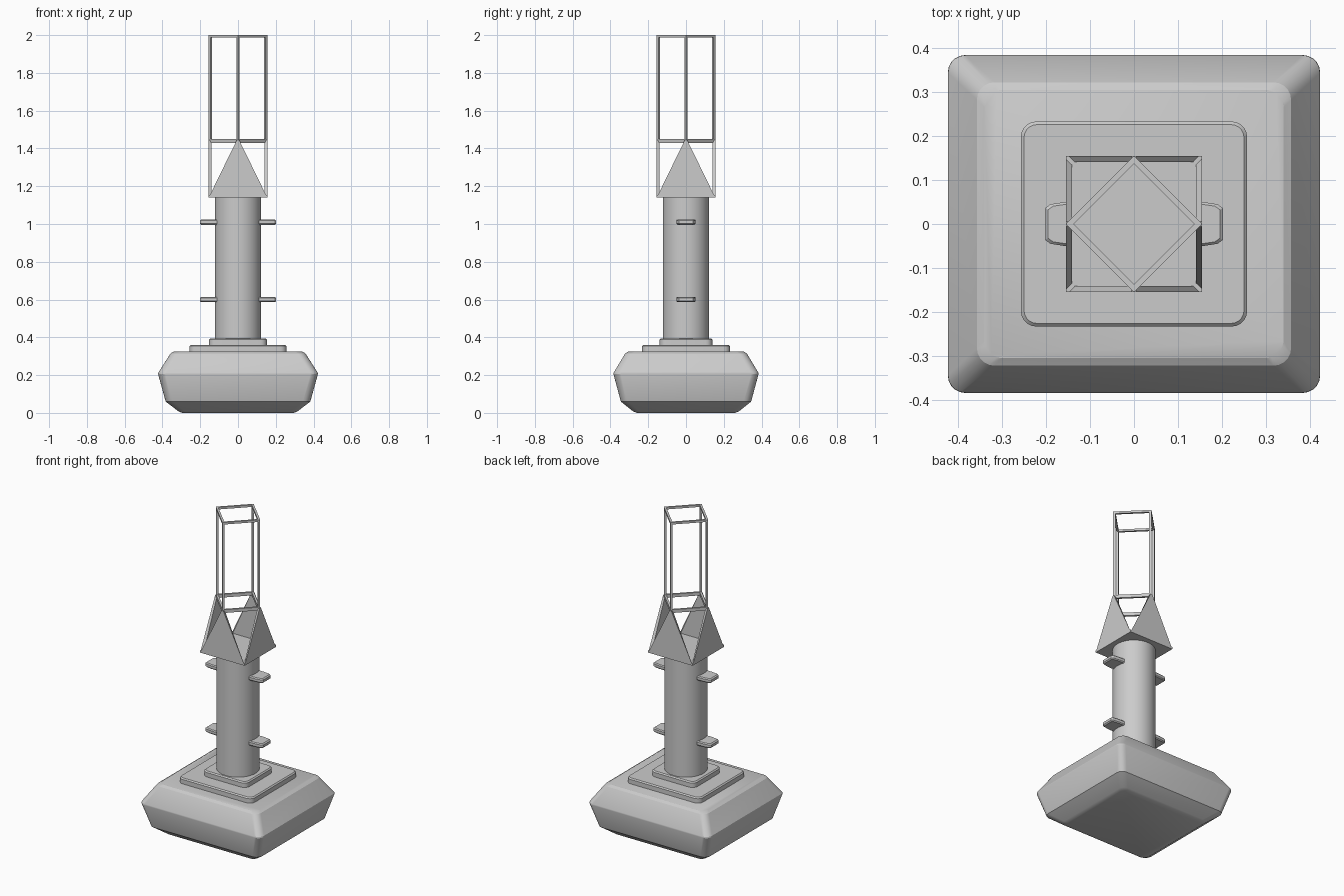
import bpy, bmesh, math
from math import cos, sin, pi

if "Cube" in bpy.data.objects:
    bpy.data.objects.remove(bpy.data.objects["Cube"])


def finish(name, bm, angle=None):
    bmesh.ops.recalc_face_normals(bm, faces=bm.faces[:])
    me = bpy.data.meshes.new(name)
    bm.to_mesh(me)
    bm.free()
    ob = bpy.data.objects.new(name, me)
    bpy.context.collection.objects.link(ob)
    if angle:
        bpy.ops.object.select_all(action='DESELECT')
        ob.select_set(True)
        bpy.context.view_layer.objects.active = ob
        bpy.ops.object.shade_smooth_by_angle(angle=math.radians(angle))
    return ob


def rounded_rect(hx, hy, r, seg=5):
    pts = []
    for k, (sx, sy) in enumerate([(1, 1), (-1, 1), (-1, -1), (1, -1)]):
        for i in range(seg + 1):
            a = (k + i / seg) * pi / 2
            pts.append((sx * (hx - r) + r * cos(a), sy * (hy - r) + r * sin(a)))
    return pts


def loft(bm, rings, caps=True):
    """Join rings of 3D points; caps=False closes the loop of rings instead."""
    vs = [[bm.verts.new(p) for p in ring] for ring in rings]
    n = len(vs[0])
    pairs = list(zip(vs, vs[1:]))
    if caps:
        bm.faces.new(vs[0])
        bm.faces.new(vs[-1])
    else:
        pairs.append((vs[-1], vs[0]))
    for a, b in pairs:
        for i in range(n):
            j = (i + 1) % n
            bm.faces.new((a[i], a[j], b[j], b[i]))


def stacked_block(name, levels):
    """levels: (z, half x, half y, corner radius)"""
    bm = bmesh.new()
    loft(bm, [[(x, y, z) for x, y in rounded_rect(hx, hy, r)] for z, hx, hy, r in levels])
    return finish(name, bm, 25)


# Heavy faceted base and its two stepped plates
stacked_block("base", [(0, 0.295, 0.26, 0.03), (0.008, 0.315, 0.28, 0.035),
                       (0.06, 0.383, 0.345, 0.04), (0.205, 0.423, 0.384, 0.04),
                       (0.213, 0.422, 0.383, 0.04), (0.315, 0.357, 0.322, 0.04),
                       (0.325, 0.34, 0.305, 0.04)])
for name, z0, z1, hx, hy in [("lower_plate", 0.32, 0.36, 0.257, 0.233),
                             ("upper_plate", 0.355, 0.395, 0.153, 0.139)]:
    stacked_block(name, [(z0, hx, hy, 0.035), (z1 - 0.007, hx, hy, 0.035),
                         (z1, hx - 0.007, hy - 0.007, 0.03)])

# Round column
bm = bmesh.new()
bmesh.ops.create_cone(bm, cap_ends=True, segments=48, radius1=0.123, radius2=0.123, depth=0.76)
bmesh.ops.translate(bm, verts=bm.verts, vec=(0, 0, 0.77))
finish("column", bm, 30)

# Side pegs, mirrored left and right at two heights
outline = [(0.10, 0.051), (0.155, 0.050), (0.188, 0.045), (0.200, 0.036)]
outline += [(x, -y) for x, y in reversed(outline)]
for z in (0.60, 1.01):
    for side, sx in (("left", -1), ("right", 1)):
        bm = bmesh.new()
        rings = []
        for dz, s in [(-0.014, 0.9), (-0.008, 1), (0.008, 1), (0.014, 0.9)]:
            rings.append([(sx * (0.1 + (x - 0.1) * (0.93 + 0.07 * (s == 1)) + 0.002), y * s, z + dz)
                          for x, y in outline])
        loft(bm, rings)
        finish(f"{side}_peg", bm, 25)

# Square floor of the head
H, T = 0.155, 0.014
Z0, Z1, Z2 = 1.14, 1.445, 2.0
bm = bmesh.new()
bmesh.ops.create_cube(bm, size=1)
for v in bm.verts:
    v.co = (v.co.x * 2 * H, v.co.y * 2 * H, Z0 + 0.007 + v.co.z * 0.014)
finish("head_floor", bm)

# Four upright triangular panels, mitred at the corners
for k in range(4):
    c, s = cos(k * pi / 2), sin(k * pi / 2)
    bm = bmesh.new()
    rings = []
    for h in (H, H - T):
        tri = [(-h, -h, Z0), (h, -h, Z0), (0.006, -h, Z1), (-0.006, -h, Z1)]
        rings.append([(c * x - s * y, s * x + c * y, z) for x, y, z in tri])
    loft(bm, rings)
    finish("triangle_panel", bm)


# Open diamond cage: two rings and four posts
def diamond(r, z, cx=0, cy=0):
    return [(cx + r * cos(k * pi / 2), cy + r * sin(k * pi / 2), z) for k in range(4)]


for name, za, zb in [("lower_cage_ring", 1.43, 1.45), ("upper_cage_ring", Z2 - 0.013, Z2)]:
    bm = bmesh.new()
    loft(bm, [diamond(H, za), diamond(H, zb), diamond(H - 0.018, zb), diamond(H - 0.018, za)], caps=False)
    finish(name, bm)
for k in range(4):
    cx, cy = (H - 0.009) * cos(k * pi / 2), (H - 0.009) * sin(k * pi / 2)
    bm = bmesh.new()
    loft(bm, [diamond(0.009, 1.43, cx, cy), diamond(0.009, Z2 - 0.002, cx, cy)])
    finish("cage_post", bm)
